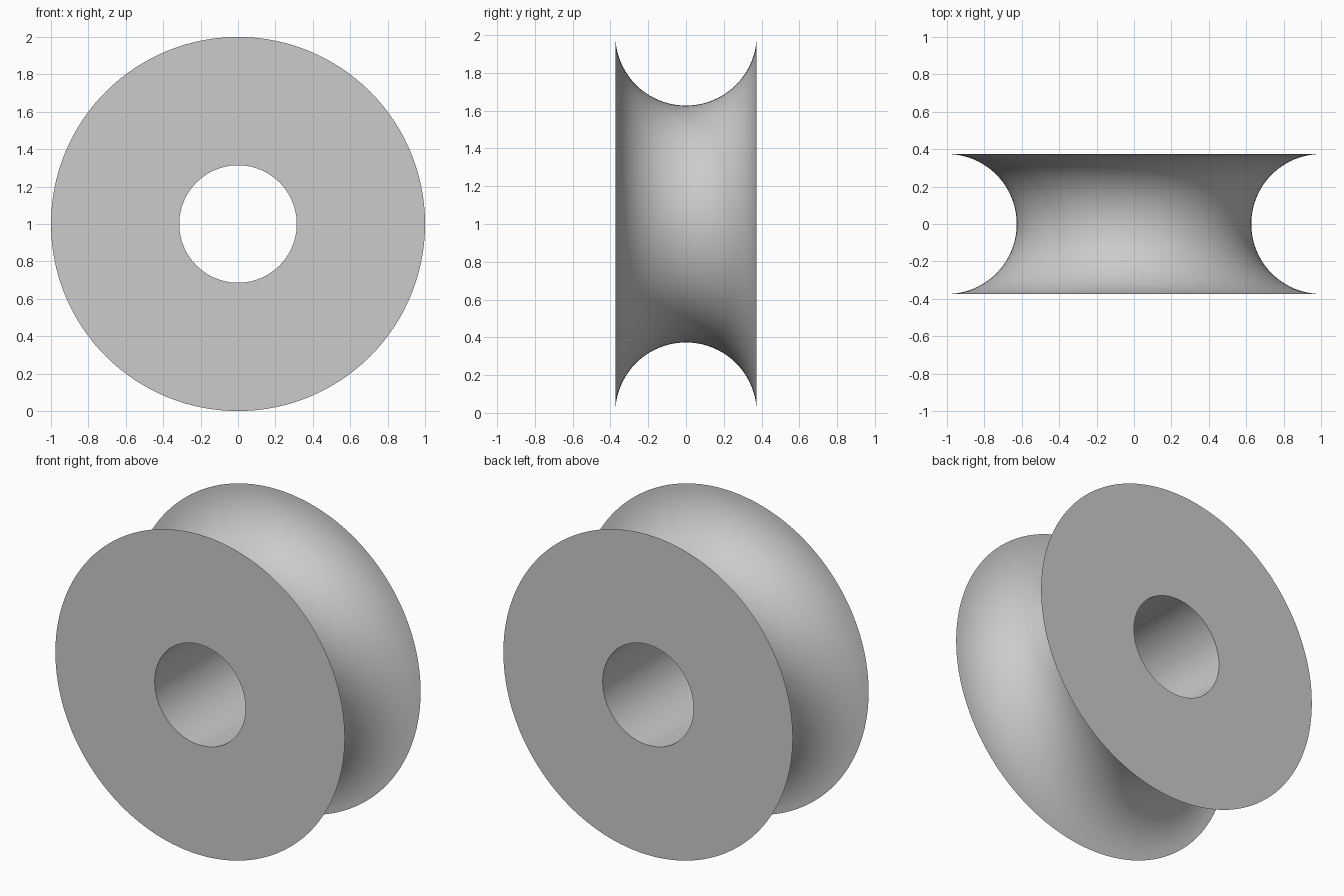
import bpy, bmesh, math
from mathutils import Matrix, Vector

if "Cube" in bpy.data.objects:
    bpy.data.objects.remove(bpy.data.objects["Cube"])

R_OUT, R_HOLE, R_GROOVE, HALF = 1.0, 0.314, 0.373, 0.374
SEGMENTS, ARC = 128, 40

grey = bpy.data.materials.new("light grey")
grey.diffuse_color = (0.6, 0.6, 0.6, 1)
grey.use_nodes = True
grey.node_tree.nodes["Principled BSDF"].inputs["Base Color"].default_value = grey.diffuse_color

# Closed cross-section: bore, flat sides and a half-round groove
profile = [(R_HOLE, HALF), (R_HOLE, -HALF)]
for i in range(ARC + 1):
    a = math.pi * i / ARC
    profile.append((R_OUT - R_GROOVE * math.sin(a), -HALF * math.cos(a)))

# Revolve the cross-section around the y axis
bm = bmesh.new()
rings = []
for s in range(SEGMENTS):
    t = 2 * math.pi * s / SEGMENTS
    rings.append([bm.verts.new((r * math.cos(t), y, 1 + r * math.sin(t)))
                  for r, y in profile])
n = len(profile)
for s in range(SEGMENTS):
    a, b = rings[s], rings[(s + 1) % SEGMENTS]
    for i in range(n):
        j = (i + 1) % n
        bm.faces.new((a[i], a[j], b[j], b[i]))
bmesh.ops.recalc_face_normals(bm, faces=bm.faces)

mesh = bpy.data.meshes.new("grooved_wheel")
bm.to_mesh(mesh)
bm.free()
mesh.materials.append(grey)
wheel = bpy.data.objects.new("grooved_wheel", mesh)
bpy.context.collection.objects.link(wheel)

# Smooth groove and bore, sharp rims
bpy.context.view_layer.objects.active = wheel
wheel.select_set(True)
bpy.ops.object.shade_smooth_by_angle(angle=math.radians(30))
